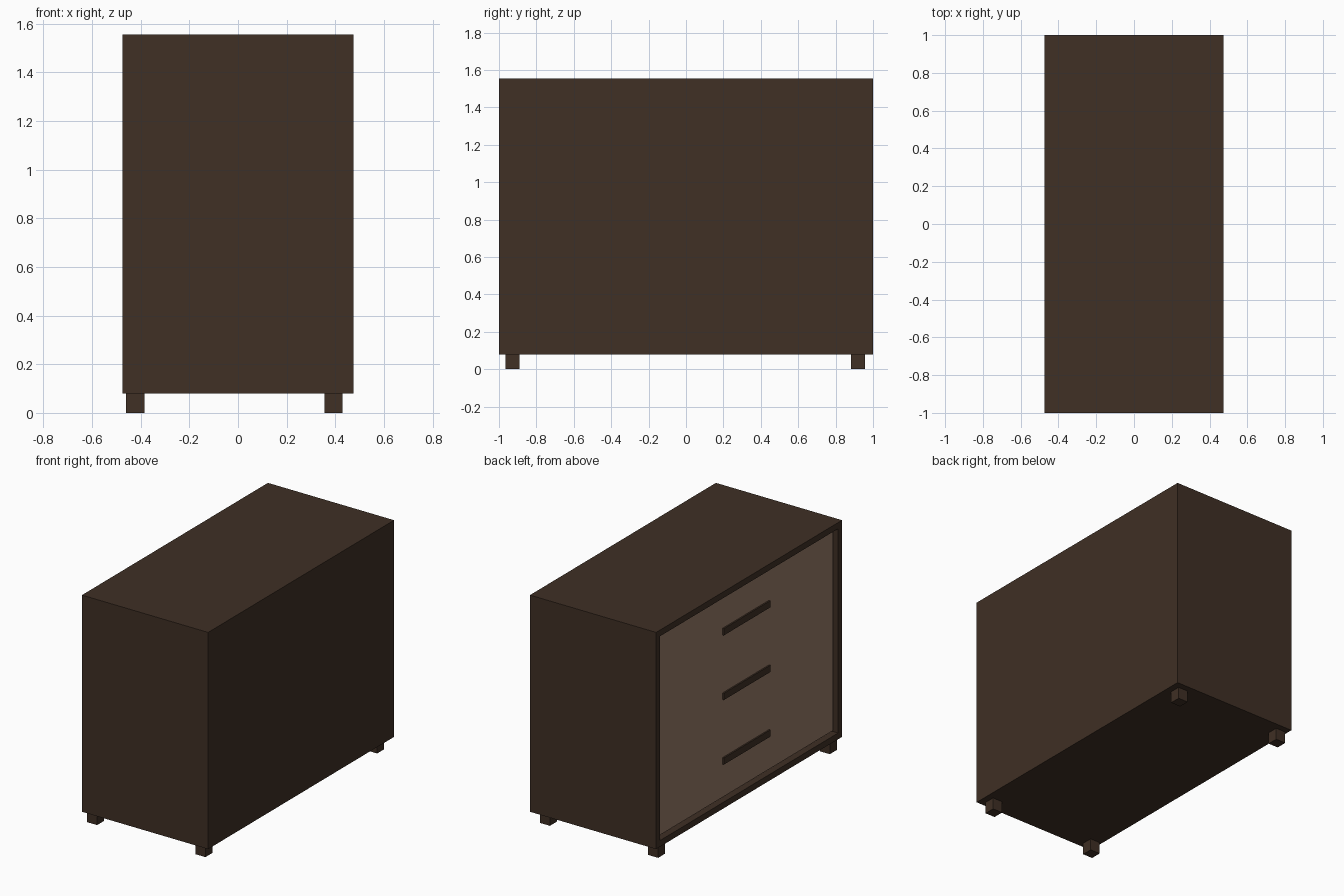
import bpy
import bmesh
from mathutils import Vector

cube = bpy.data.objects.get("Cube")
if cube:
    bpy.data.objects.remove(cube, do_unlink=True)


def material(name, rgb):
    mat = bpy.data.materials.new(name)
    mat.use_nodes = True
    color = (*rgb, 1.0)
    mat.diffuse_color = color
    mat.node_tree.nodes["Principled BSDF"].inputs["Base Color"].default_value = color
    return mat


DARK = material("dark brown wood", (0.050, 0.029, 0.018))
LIGHT = material("light brown wood", (0.310, 0.195, 0.135))


def box(name, low, high, mat, recess=None):
    """Box between two corners; recess = (border, depth) sinks its -x face."""
    low, high = Vector(low), Vector(high)
    bm = bmesh.new()
    bmesh.ops.create_cube(bm, size=1)
    bmesh.ops.scale(bm, vec=high - low, verts=bm.verts)
    bmesh.ops.translate(bm, vec=(low + high) / 2, verts=bm.verts)
    if recess:
        border, depth = recess
        bm.normal_update()
        face = min(bm.faces, key=lambda f: f.normal.x)
        # Frame border, then the walls of the opening
        bmesh.ops.inset_region(bm, faces=[face], thickness=border)
        bmesh.ops.inset_region(bm, faces=[face], thickness=0, depth=0)
        bmesh.ops.translate(bm, vec=(depth, 0, 0), verts=face.verts)
    mesh = bpy.data.meshes.new(name)
    bm.to_mesh(mesh)
    bm.free()
    mesh.materials.append(mat)
    obj = bpy.data.objects.new(name, mesh)
    bpy.context.collection.objects.link(obj)
    return obj


HALF_X, HALF_Y = 0.475, 1.0
BOTTOM, TOP = 0.08, 1.555
BORDER, RECESS = 0.06, 0.05
FRONT = -HALF_X + 0.025

# Cabinet body with a framed opening on the drawer side
box("cabinet_body", (-HALF_X, -HALF_Y, BOTTOM), (HALF_X, HALF_Y, TOP),
    DARK, (BORDER, RECESS))

# Three drawer fronts, touching, each with a flat bar handle
opening_low = BOTTOM + BORDER
drawer_h = (TOP - BOTTOM - 2 * BORDER) / 3
for i, level in enumerate(("bottom", "middle", "top")):
    z = opening_low + i * drawer_h
    box(f"{level}_drawer", (FRONT, -HALF_Y + BORDER, z),
        (-HALF_X + RECESS, HALF_Y - BORDER, z + drawer_h), LIGHT)
    handle_z = 0.387 + i * 0.44
    box(f"{level}_handle", (FRONT - 0.01, -0.25, handle_z - 0.023),
        (FRONT, 0.25, handle_z + 0.023), DARK)

# Four short square legs
LEG = 0.075
for side, x in (("right", -0.46), ("left", 0.355)):
    for end, y in (("front", -0.965), ("back", 0.882)):
        box(f"{end}_{side}_leg", (x, y, 0), (x + LEG, y + LEG, BOTTOM), DARK)
